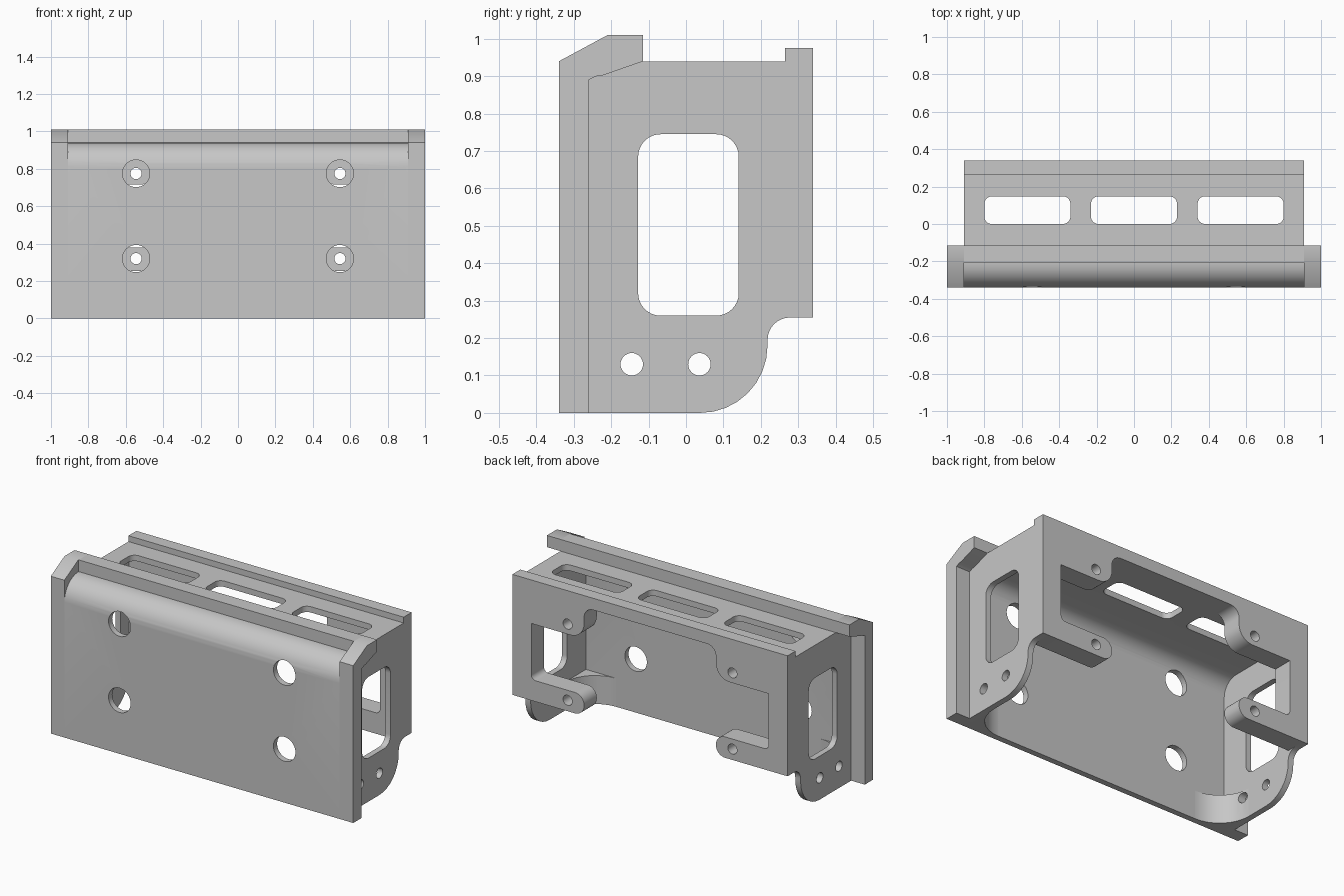
import bpy, bmesh, math
from mathutils import Vector, Matrix

if "Cube" in bpy.data.objects:
    bpy.data.objects.remove(bpy.data.objects["Cube"])

metal = bpy.data.materials.new("plain_grey_metal")
metal.use_nodes = True
grey = (0.57, 0.57, 0.57, 1)
metal.diffuse_color = grey
metal.node_tree.nodes["Principled BSDF"].inputs["Base Color"].default_value = grey

# Local profile axes for plates extruded along x, y or z
AXES = {"x": Matrix(((0, 0, 1), (1, 0, 0), (0, 1, 0))),
        "y": Matrix(((1, 0, 0), (0, 0, -1), (0, 1, 0))),
        "z": Matrix.Identity(3)}


def rounded(corners, steps=8):
    """Outline from (a, b) or (a, b, radius) corners."""
    path = []
    for i, corner in enumerate(corners):
        p = Vector(corner[:2])
        r = corner[2] if len(corner) > 2 else 0
        if not r:
            path.append(p)
            continue
        d1 = (Vector(corners[i - 1][:2]) - p).normalized()
        d2 = (Vector(corners[(i + 1) % len(corners)][:2]) - p).normalized()
        half = d1.angle(d2) / 2
        centre = p + (d1 + d2).normalized() * r / math.sin(half)
        v1 = p + d1 * r / math.tan(half) - centre
        v2 = p + d2 * r / math.tan(half) - centre
        turn = math.atan2(v1.x * v2.y - v1.y * v2.x, v1.dot(v2))
        for k in range(steps + 1):
            path.append(centre + Matrix.Rotation(turn * k / steps, 2) @ v1)
    return [p for i, p in enumerate(path) if (p - path[i - 1]).length > 1e-4]


def rect(a0, a1, b0, b1, r=0):
    return rounded([(a0, b0, r), (a1, b0, r), (a1, b1, r), (a0, b1, r)])


def circle(a, b, r):
    return rect(a - r, a + r, b - r, b + r, r * 0.9999)


def finish(obj):
    mesh = obj.data
    mesh.materials.clear()
    mesh.materials.append(metal)
    mesh.polygons.foreach_set("use_smooth", [True] * len(mesh.polygons))
    mesh.set_sharp_from_angle(angle=math.radians(30))


def plate(name, axis, lo, hi, loops):
    """Flat outline with holes, extruded from lo to hi along an axis."""
    curve = bpy.data.curves.new(name, "CURVE")
    curve.dimensions, curve.fill_mode = "2D", "BOTH"
    curve.extrude = (hi - lo) / 2
    for loop in loops:
        spline = curve.splines.new("POLY")
        spline.points.add(len(loop) - 1)
        for point, p in zip(spline.points, loop):
            point.co = (p.x, p.y, 0, 1)
        spline.use_cyclic_u = True
    temp = bpy.data.objects.new(name + "_outline", curve)
    bpy.context.collection.objects.link(temp)
    graph = bpy.context.evaluated_depsgraph_get()
    mesh = bpy.data.meshes.new_from_object(temp.evaluated_get(graph))
    bpy.data.objects.remove(temp)
    mesh.name = name
    shift = Vector(["xyz"[i] == axis for i in range(3)]) * (lo + hi) / 2
    mesh.transform(Matrix.Translation(shift) @ AXES[axis].to_4x4())
    bm = bmesh.new()
    bm.from_mesh(mesh)
    bmesh.ops.remove_doubles(bm, verts=bm.verts, dist=1e-5)
    bmesh.ops.recalc_face_normals(bm, faces=bm.faces)
    bm.to_mesh(mesh)
    bm.free()
    obj = bpy.data.objects.new(name, mesh)
    bpy.context.collection.objects.link(obj)
    finish(obj)
    return obj


def cut(obj, cutter):
    """Subtract the cutter, then discard it."""
    cutter.hide_render = True
    mod = obj.modifiers.new("cut", "BOOLEAN")
    mod.operation, mod.solver, mod.object = "DIFFERENCE", "EXACT", cutter
    graph = bpy.context.evaluated_depsgraph_get()
    mesh = bpy.data.meshes.new_from_object(obj.evaluated_get(graph))
    obj.modifiers.clear()
    obj.data = mesh
    bpy.data.objects.remove(cutter)
    finish(obj)


# Thin front wall and top wall in one bent section, with lip and rear rib
shell = plate("front_and_top_shell", "x", -0.91, 0.91, [rounded([
    (-0.34, 0), (-0.34, 0.94, 0.13), (-0.205, 0.94), (-0.205, 1.01),
    (-0.115, 1.01), (-0.115, 0.94), (0.265, 0.94), (0.265, 0.975),
    (0.34, 0.975), (0.34, 0.905), (-0.305, 0.905, 0.095), (-0.305, 0)])])
for x in (-0.545, 0.545):
    for z in (0.32, 0.775):
        cut(shell, plate("access_cutter", "y", -0.5, -0.1, [circle(x, z, 0.073)]))
for x in (-0.57, 0, 0.57):
    cut(shell, plate("slot_cutter", "z", 0.8, 1.1,
                     [rect(x - 0.23, x + 0.23, 0, 0.148, 0.04)]))

for name, s in (("left", 1), ("right", -1)):
    # End flange of the front wall
    ends = sorted((s * 0.91, s))
    plate(name + "_flange", "x", *ends, [rounded([
        (-0.34, 0), (-0.34, 0.94), (-0.21, 1.01), (-0.115, 1.01),
        (-0.115, 0.94), (-0.22, 0.903), (-0.24, 0.9), (-0.26, 0.89),
        (-0.26, 0)])])

    # Side wall with window and two screw holes
    ends = sorted((s * 0.875, s * 0.91))
    plate(name + "_side", "x", *ends, [
        rounded([(-0.305, 0), (0.218, 0, 0.18), (0.218, 0.255, 0.06),
                 (0.34, 0.255), (0.34, 0.905), (-0.305, 0.905, 0.095)]),
        rect(-0.128, 0.141, 0.26, 0.745, 0.06),
        circle(-0.145, 0.13, 0.03), circle(0.036, 0.13, 0.03)])

    # Rear mounting tabs
    tabs = [(0.875, 0.255), (0.436, 0.255, 0.06), (0.436, 0.38, 0.06),
            (0.785, 0.38, 0.03), (0.785, 0.715), (0.436, 0.715, 0.09),
            (0.436, 0.905, 0.06), (0.3, 0.905), (0.3, 0.92), (0.875, 0.92)]
    plate(name + "_rear_tabs", "y", 0.22, 0.34, [
        rounded([(s * c[0], *c[1:]) for c in tabs]),
        circle(s * 0.545, 0.32, 0.03), circle(s * 0.545, 0.775, 0.03)])

    # Inner corner fillet below the window, pierced by the screw hole
    fillet = plate(name + "_lower_fillet", "z", 0, 0.17, [rounded([
        (s * 0.885, -0.315), (s * 0.675, -0.315), (s * 0.675, -0.305),
        (s * 0.875, -0.305, 0.199), (s * 0.875, -0.105), (s * 0.885, -0.105)])])
    cut(fillet, plate("screw_cutter", "x", *sorted((s * 0.5, s * 0.95)),
                      [circle(-0.145, 0.13, 0.03)]))
